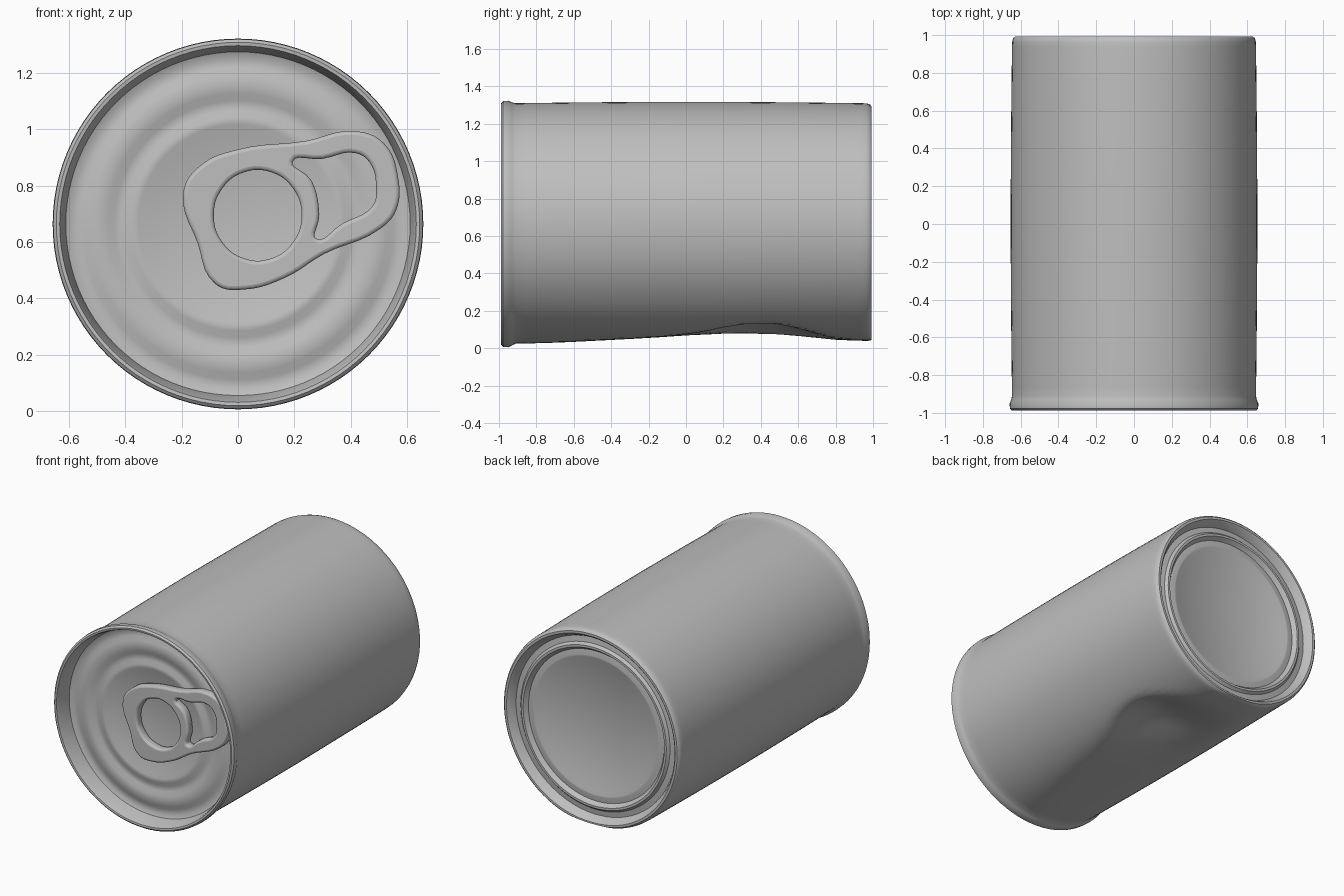
import bpy, bmesh, math

if "Cube" in bpy.data.objects:
    bpy.data.objects.remove(bpy.data.objects["Cube"])

CZ = 0.664          # height of the can axis
SEG = 96

metal = bpy.data.materials.new("grey metal")
metal.diffuse_color = (0.52, 0.52, 0.52, 1)
metal.use_nodes = True
metal.node_tree.nodes["Principled BSDF"].inputs["Base Color"].default_value = metal.diffuse_color


def finish(ob, angle=35):
    ob.data.materials.append(metal)
    bpy.context.view_layer.objects.active = ob
    ob.select_set(True)
    bpy.ops.object.shade_smooth_by_angle(angle=math.radians(angle))
    ob.select_set(False)


def lathe(name, profile):
    """Spin (radius, y) points around the can axis; radius 0 closes the end."""
    bm = bmesh.new()
    rings = []
    for r, y in profile:
        if r == 0:
            rings.append([bm.verts.new((0, y, CZ))])
        else:
            rings.append([bm.verts.new((r * math.cos(2 * math.pi * i / SEG), y,
                                        CZ + r * math.sin(2 * math.pi * i / SEG)))
                          for i in range(SEG)])
    for a, b in zip(rings, rings[1:]):
        for i in range(SEG):
            j = (i + 1) % SEG
            if len(a) == 1:
                bm.faces.new((a[0], b[i], b[j]))
            elif len(b) == 1:
                bm.faces.new((a[i], b[0], a[j]))
            else:
                bm.faces.new((a[i], b[i], b[j], a[j]))
    bmesh.ops.recalc_face_normals(bm, faces=bm.faces)
    me = bpy.data.meshes.new(name)
    bm.to_mesh(me)
    bm.free()
    ob = bpy.data.objects.new(name, me)
    bpy.context.collection.objects.link(ob)
    return ob


# One closed shell: ridged lid, rolled front rim, body wall, stepped base
lid = [(0, -0.875), (0.33, -0.875), (0.355, -0.887), (0.38, -0.887), (0.405, -0.875),
       (0.44, -0.875), (0.465, -0.89), (0.53, -0.89), (0.555, -0.875),
       (0.59, -0.875), (0.612, -0.885)]
front_rim = [(0.626, -0.965), (0.634, -0.986), (0.646, -0.988), (0.657, -0.978),
             (0.659, -0.95), (0.65, -0.93)]
wall = [(0.646 + 0.007 * math.sin(math.pi * k / 40), -0.91 + 1.85 * k / 40)
        for k in range(41)]
base = [(0.645, 0.965), (0.64, 0.983), (0.63, 0.992), (0.615, 0.992),
        (0.603, 0.98), (0.582, 0.94), (0.545, 0.945), (0.53, 0.962),
        (0.515, 0.962), (0.495, 0.935), (0.46, 0.94), (0.45, 0.94), (0.42, 0.925),
        (0, 0.925)]
can = lathe("can_body", lid + front_rim + wall + base)

# Dent pressed into the underside: a rising floor, deeper towards one side
FLOOR = [(-1, 0.0), (-0.9, 0.01), (-0.5, 0.035), (0.0, 0.064), (0.2, 0.068),
         (0.5, 0.058), (0.8, 0.036), (1, 0.033)]


def floor_height(x, y):
    deep = 0.085 * math.exp(-((x - 0.2) / 0.3) ** 2 - ((y - 0.42) / 0.27) ** 2)
    for (y0, z0), (y1, z1) in zip(FLOOR, FLOOR[1:]):
        if y <= y1:
            return z0 + (z1 - z0) * (y - y0) / (y1 - y0) + deep
    return FLOOR[-1][1] + deep


for v in can.data.vertices:
    x, y, z = v.co
    if z < CZ - 0.35 and y > -0.93:
        f = floor_height(x, y)
        d = z - f       # soft maximum between the round wall and the floor
        v.co.z = f + 0.5 * (d + math.sqrt(d * d + 0.0004))
finish(can)


# Pull tab: rounded plate with a finger opening and a rivet opening
def add_loop(curve, pts):
    s = curve.splines.new('BEZIER')
    s.bezier_points.add(len(pts) - 1)
    for bp, (x, z) in zip(s.bezier_points, pts):
        bp.co = (x, z - CZ, 0)
        bp.handle_left_type = bp.handle_right_type = 'AUTO'
    s.use_cyclic_u = True
    s.resolution_u = 5


outline = [(-0.18, 0.78), (-0.12, 0.865), (0.0, 0.915), (0.24, 0.945), (0.42, 0.98),
           (0.51, 0.94), (0.555, 0.83), (0.55, 0.72), (0.50, 0.66), (0.30, 0.57),
           (0.16, 0.485), (0.02, 0.445), (-0.07, 0.46), (-0.13, 0.60)]
finger = [(0.18, 0.89), (0.30, 0.91), (0.42, 0.93), (0.48, 0.89), (0.505, 0.79),
          (0.49, 0.72), (0.38, 0.655), (0.27, 0.60), (0.275, 0.70), (0.25, 0.81)]
rivet_hole = [(0.07 + 0.17 * math.cos(a * math.pi / 5), 0.695 + 0.175 * math.sin(a * math.pi / 5))
              for a in range(10)]

cu = bpy.data.curves.new("pull_tab", 'CURVE')
cu.dimensions = '2D'
cu.fill_mode = 'BOTH'
cu.extrude = 0.014
cu.bevel_depth = 0.014
cu.bevel_resolution = 2
for loop in (outline, finger, rivet_hole):
    add_loop(cu, loop)
tab = bpy.data.objects.new("pull_tab", cu)
bpy.context.collection.objects.link(tab)
tab.location = (0, -0.905, CZ)
tab.rotation_euler = (math.radians(90), 0, 0)
bpy.context.view_layer.objects.active = tab
tab.select_set(True)
bpy.ops.object.convert(target='MESH')
tab = bpy.context.view_layer.objects.active
tab.name = "pull_tab"
finish(tab, 40)
